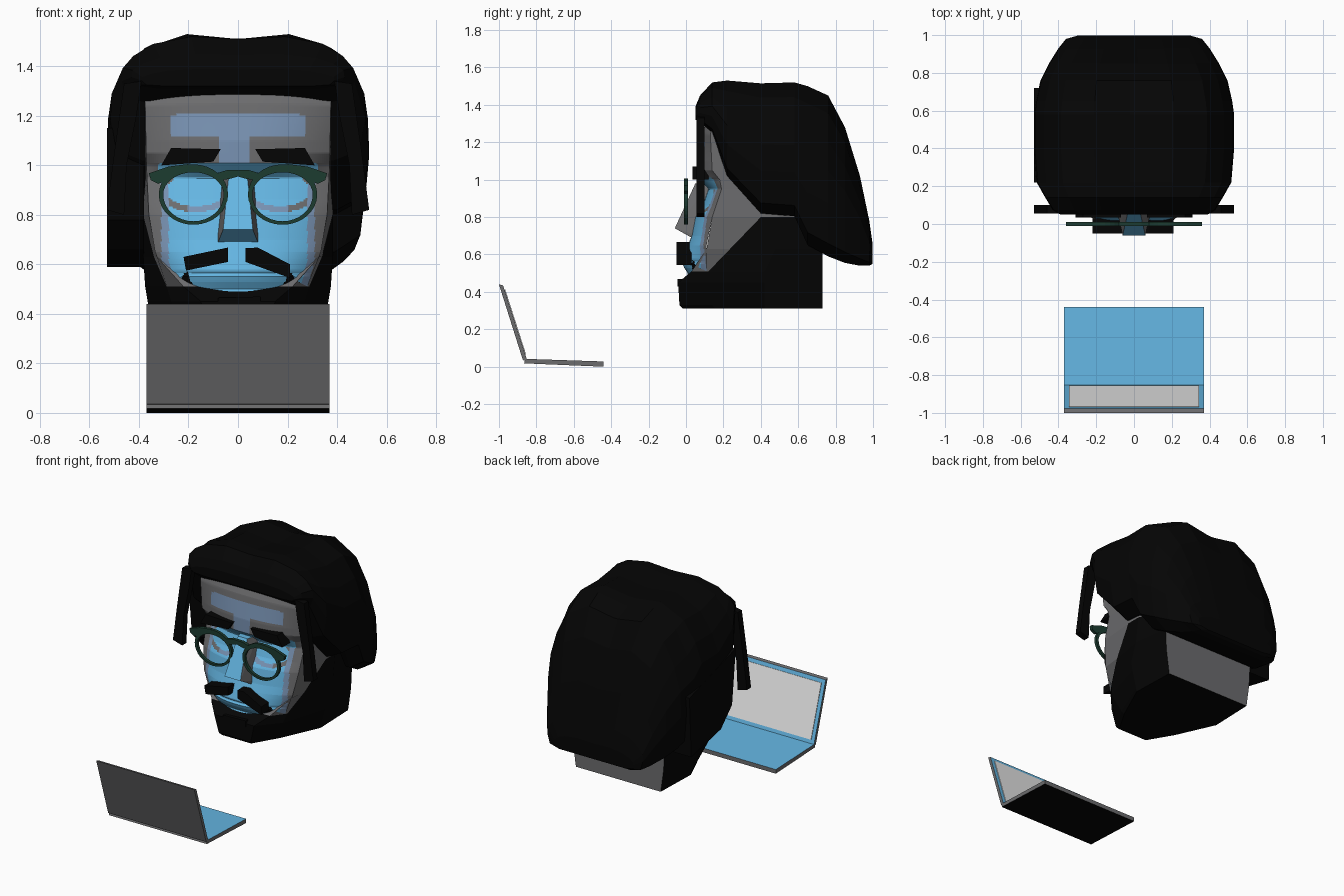
import bpy, bmesh, math

if "Cube" in bpy.data.objects:
    bpy.data.objects.remove(bpy.data.objects["Cube"])


def material(name, r, g, b):
    m = bpy.data.materials.new(name)
    m.diffuse_color = (r, g, b, 1)
    m.use_nodes = True
    m.node_tree.nodes["Principled BSDF"].inputs["Base Color"].default_value = m.diffuse_color
    return m


BLACK = material("black", 0.0015, 0.0015, 0.0015)
GRAY = material("gray", 0.15, 0.15, 0.155)
BLUE = material("sky blue", 0.13, 0.47, 0.77)
SLATE = material("slate blue", 0.19, 0.29, 0.45)
GREEN = material("dark green", 0.012, 0.045, 0.03)
WHITE = material("screen white", 0.82, 0.82, 0.82)


def finish(name, bm, mats, rule=None, fix=True):
    """Turn a bmesh into an object; rule(face) picks the material slot."""
    if fix:
        bmesh.ops.recalc_face_normals(bm, faces=bm.faces[:])
    bm.normal_update()
    if rule:
        for f in bm.faces:
            f.material_index = rule(f)
    me = bpy.data.meshes.new(name)
    bm.to_mesh(me)
    bm.free()
    for m in mats:
        me.materials.append(m)
    ob = bpy.data.objects.new(name, me)
    bpy.context.collection.objects.link(ob)
    return ob


def loft(name, rings, mats, rule=None):
    """Closed solid through rings of equal point count."""
    bm = bmesh.new()
    rs = [[bm.verts.new(p) for p in r] for r in rings]
    n = len(rs[0])
    for a, b in zip(rs, rs[1:]):
        for i in range(n):
            j = (i + 1) % n
            bm.faces.new((a[i], a[j], b[j], b[i]))
    bm.faces.new(rs[0])
    bm.faces.new(rs[-1])
    return finish(name, bm, mats, rule)


def prism(name, pts, axis, lo, hi, mats, rule=None):
    """Extrude a 2D outline along x (y,z), y (x,z) or z (x,y)."""
    def place(p, d):
        return {"x": (d, *p), "y": (p[0], d, p[1]), "z": (*p, d)}[axis]
    return loft(name, [[place(p, d) for p in pts] for d in (lo, hi)], mats, rule)


def flip(pts):
    return [(-x, z) for x, z in pts]


def interp(table, t):
    if t <= table[0][0]:
        return table[0][1]
    for (a, va), (b, vb) in zip(table, table[1:]):
        if t <= b:
            return va + (vb - va) * (t - a) / (b - a)
    return table[-1][1]


# Laptop
prism("laptop_base", [(-0.865, 0.018), (-0.44, 0.0), (-0.44, 0.028), (-0.86, 0.042)],
      "x", -0.37, 0.37, [GRAY, BLUE, BLACK],
      lambda f: 1 if f.normal.z > 0.9 else 2 if f.normal.z < -0.9 else 0)
prism("laptop_lid", [(-0.872, 0.035), (-0.848, 0.03), (-0.978, 0.435), (-1.0, 0.44)],
      "x", -0.37, 0.37, [GRAY, BLUE], lambda f: 1 if f.normal.y > 0.8 else 0)
prism("laptop_screen", [(-0.859, 0.065), (-0.855, 0.066), (-0.966, 0.412), (-0.970, 0.411)],
      "x", -0.345, 0.345, [WHITE])

# Face outline tables by height: edge depth, half width, centre depth
EDGE = [(0.40, 0.06), (0.44, 0.06), (0.51, 0.11), (0.65, 0.11), (0.8, 0.14), (0.95, 0.19),
        (1.0, 0.18), (1.05, 0.14), (1.24, 0.13), (1.35, 0.16)]
HALF = [(0.43, 0.20), (0.51, 0.28), (0.65, 0.335), (0.8, 0.36), (1.0, 0.37), (1.25, 0.375)]
CENTRE = [(0.42, -0.02), (0.50, 0.01), (0.53, -0.01), (0.553, -0.02), (0.56, -0.005),
          (0.575, -0.015), (0.62, 0.0), (0.70, 0.03), (0.80, 0.05), (0.86, 0.09),
          (0.95, 0.12), (1.01, 0.06), (1.1, 0.06), (1.25, 0.085), (1.35, 0.13)]
BEARD_TOP = [(0.13, 0.44), (0.19, 0.53), (0.205, 0.575), (0.28, 0.49), (0.38, 0.64)]

# Head: level rings of face edge, beard line, side and back corner
LEVELS = [(0.31, (0.11, -0.015), (0.21, 0.155), (0.33, 0.42), (0.32, 0.73)),
          (0.33, (0.12, -0.035), (0.22, 0.14), (0.335, 0.42), (0.323, 0.73)),
          (0.45, (0.15, -0.042), (0.27, 0.10), (0.365, 0.42), (0.34, 0.73)),
          (0.51, (0.22, 0.03), (0.288, 0.12), (0.375, 0.42), (0.345, 0.73))]
for z in (0.63, 0.80):
    t = (z - 0.51) / 0.29
    LEVELS.append((z, (interp(HALF, z), interp(EDGE, z)),
                   (0.288 + 0.095 * t ** 0.7, 0.12 + 0.28 * t),
                   (0.383, 0.46 + 0.04 * t), (0.35, 0.73 - 0.15 * (t > 0.9))))
for z in (0.95, 1.0, 1.05, 1.24, 1.35):
    LEVELS.append((z, (interp(HALF, z), interp(EDGE, z)), (0.383, 0.42), (0.38, 0.5), (0.35, 0.58)))


def head_colour(f):
    """1 gray on the neck back, cheeks and skull; 0 black beard."""
    c = f.calc_center_median()
    if f.normal.y > 0.9 or c.z > 0.81:
        return 1
    return 1 if c.z > 0.51 and c.y < 0.12 + (c.z - 0.51) * 0.966 else 0


loft("head", [[(x, y, z) for x, y in half] + [(-x, y, z) for x, y in half[::-1]]
              for z, *half in LEVELS], [BLACK, GRAY], head_colour)


def face_colour(f):
    """0 gray, 1 blue, 2 slate, 3 black, by place on the face."""
    c = f.calc_center_median()
    x, z = abs(c.x), c.z
    if 0.13 < x and z < interp(BEARD_TOP, x):
        return 3
    if z > 1.01:
        bar = x < 0.27 and 1.12 < z < 1.21 - 0.1 * max(0, x - 0.2)
        stem = -0.08 < c.x < 0.05 and z <= 1.12
        return 2 if bar or stem else 0
    if z > 0.95:
        return 1 if x < 0.32 else 0
    side = 0.28 - 0.25 * max(0, 0.62 - z)
    if x > side + 0.03:
        return 0
    if x > side:
        return 2
    eye = math.hypot((x - 0.17) / 0.12, (z - 0.90) / 0.065)
    if eye < 1:
        return 1
    if z > 0.80 and eye < 1.35:
        return 0 if x > 0.2 else 2
    return 1


# Face surface as a fine sheet with painted tones
bm = bmesh.new()
NX, NZ = 96, 130
grid = []
for k in range(NZ + 1):
    z = 0.43 + 0.92 * k / NZ
    p, e, h = interp(CENTRE, z), interp(EDGE, z), interp(HALF, z)
    row = []
    for i in range(NX + 1):
        u = 2 * i / NX - 1
        row.append(bm.verts.new((h * u, p + (e - p) * abs(u) ** 2.5, z)))
    grid.append(row)
for a, b in zip(grid, grid[1:]):
    for i in range(NX):
        bm.faces.new((a[i], a[i + 1], b[i + 1], b[i]))
finish("face", bm, [GRAY, BLUE, SLATE, BLACK], face_colour, fix=False)

# Nose
bm = bmesh.new()
for s in (-1, 1):
    for x, y, z in ((0.035, 0.05, 0.98), (0.06, -0.06, 0.74), (0.08, 0.03, 0.69),
                    (0.06, 0.13, 0.98), (0.09, 0.07, 0.70)):
        bm.verts.new((s * x, y, z))
bmesh.ops.convex_hull(bm, input=bm.verts[:])
finish("nose", bm, [BLUE, GRAY], lambda f: 1 if abs(f.normal.x) > 0.5 else 0)

# Soul patch, moustache and eyebrows
prism("soul_patch", [(-0.08, 0.43), (0.09, 0.43), (0.09, 0.47), (-0.08, 0.465)],
      "y", -0.045, 0.01, [BLACK])
prism("moustache_left", [(-0.21, 0.575), (-0.22, 0.63), (-0.04, 0.668), (-0.04, 0.61)],
      "y", -0.05, 0.03, [BLACK])
prism("moustache_right", [(0.03, 0.61), (0.03, 0.665), (0.08, 0.668), (0.21, 0.60),
                          (0.21, 0.545)], "y", -0.05, 0.03, [BLACK])
brow = [(0.10, 1.015), (0.07, 1.065), (0.27, 1.07), (0.31, 1.0)]
for side, pts in (("right", brow), ("left", flip(brow))):
    prism("eyebrow_" + side, pts, "y", 0.035, 0.12, [BLACK])

# Glasses: two rims with wings, and a bridge
wing = [(0.20, 1.005), (0.28, 0.995), (0.36, 0.968), (0.352, 0.94), (0.322, 0.925),
        (0.30, 0.935), (0.25, 0.968), (0.20, 0.975)]
for side, s in (("right", 1), ("left", -1)):
    rings = []
    for rx, up, down, y in ((0.14, 0.122, 0.122, -0.01), (0.14, 0.122, 0.122, 0.01),
                            (0.122, 0.09, 0.108, 0.01), (0.122, 0.09, 0.108, -0.01)):
        ring = []
        for i in range(32):
            a = 2 * math.pi * i / 32
            c, d = math.cos(a), math.sin(a)
            ring.append((s * (0.18 + rx * c), y, 0.882 + (up if d > 0 else down) * d))
        rings.append(ring)
    bm = bmesh.new()
    vs = [[bm.verts.new(p) for p in r] for r in rings]
    for k in range(4):
        a, b = vs[k], vs[(k + 1) % 4]
        for i in range(32):
            j = (i + 1) % 32
            bm.faces.new((a[i], a[j], b[j], b[i]))
    finish("glasses_rim_" + side, bm, [GREEN])
    prism("glasses_wing_" + side, wing if s > 0 else flip(wing), "y", -0.011, 0.011, [GREEN])
prism("glasses_bridge", [(-0.07, 0.94), (-0.035, 0.945), (0, 0.955), (0.035, 0.945), (0.07, 0.94),
                         (0.08, 0.97), (0.04, 0.982), (-0.04, 0.982), (-0.08, 0.97)],
      "y", -0.011, 0.011, [GREEN])

# Hair: arch sections from front to back (depth, half width, top, bottom)
ARCH = [(0.75, 0.0), (0.95, 0.08), (1.0, 0.33), (0.99, 0.53), (0.9, 0.71), (0.73, 0.89),
        (0.4, 1.0), (0.04, 0.965)]
ARCH += flip(ARCH)[::-1]
SECTIONS = [(0.05, 0.39, 1.39, 1.32), (0.075, 0.43, 1.45, 1.31), (0.14, 0.47, 1.52, 1.25),
            (0.22, 0.515, 1.53, 1.02), (0.40, 0.53, 1.515, 0.82), (0.58, 0.53, 1.52, 0.805),
            (0.65, 0.52, 1.50, 0.65), (0.76, 0.495, 1.45, 0.59), (0.85, 0.45, 1.28, 0.555),
            (0.93, 0.40, 1.02, 0.54), (0.98, 0.36, 0.78, 0.54), (0.997, 0.30, 0.66, 0.55)]
loft("hair", [[(w * x, y, b + (t - b) * z) for x, z in ARCH] for y, w, t, b in SECTIONS], [BLACK])

# Longer lock on the left side
prism("hair_side_lock", [(0.22, 1.15), (0.26, 0.78), (0.38, 0.66), (0.70, 0.59), (0.72, 1.0)],
      "x", -0.53, -0.38, [BLACK])

# Loose front strands hanging beside the face
strand = [(0.39, 1.34), (0.46, 1.33), (0.50, 1.05), (0.53, 0.82), (0.46, 0.80), (0.45, 1.0),
          (0.41, 1.2)]
for side, pts in (("right", strand), ("left", flip(strand))):
    prism("hair_strand_" + side, pts, "y", 0.055, 0.10, [BLACK])
